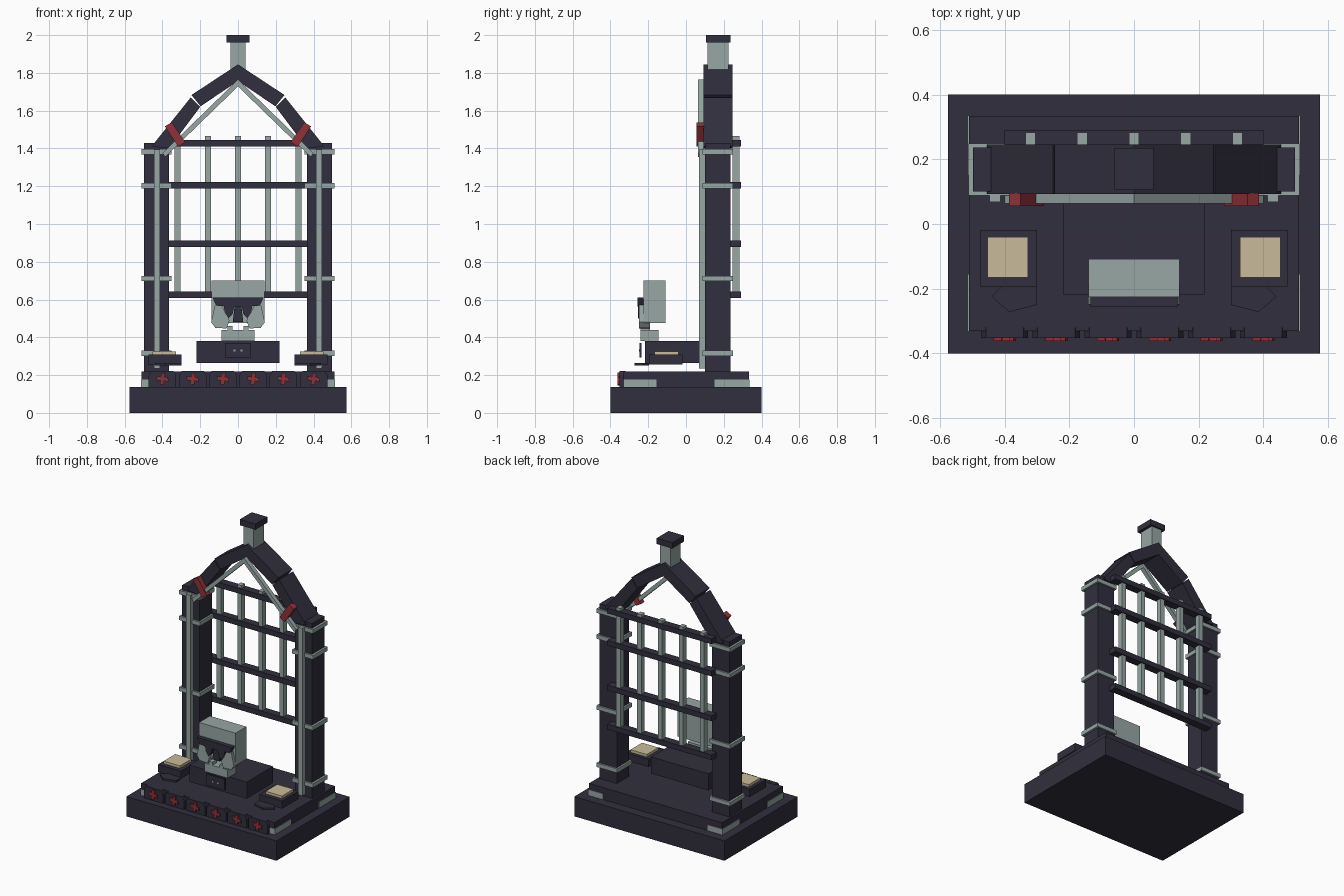
import bpy, bmesh, math
from mathutils import Vector

cube = bpy.data.objects.get("Cube")
if cube:
    bpy.data.objects.remove(cube, do_unlink=True)


def material(name, rgb):
    m = bpy.data.materials.new(name)
    m.use_nodes = True
    color = (*rgb, 1)
    m.diffuse_color = color
    m.node_tree.nodes["Principled BSDF"].inputs["Base Color"].default_value = color
    return m


DARK = material("dark slate", (0.03, 0.028, 0.047))
PALE = material("pale grey green", (0.31, 0.385, 0.37))
RED = material("deep red", (0.28, 0.032, 0.04))
CREAM = material("cream", (0.58, 0.5, 0.32))


def finish(name, bm, mat):
    bmesh.ops.recalc_face_normals(bm, faces=bm.faces)
    mesh = bpy.data.meshes.new(name)
    bm.to_mesh(mesh)
    bm.free()
    mesh.materials.append(mat)
    obj = bpy.data.objects.new(name, mesh)
    bpy.context.collection.objects.link(obj)
    return obj


def box(name, x, y, z, mat):
    """Box from (min, max) ranges."""
    bm = bmesh.new()
    bmesh.ops.create_cube(bm, size=1)
    for v in bm.verts:
        v.co = Vector([(r[0] + r[1]) / 2 + c * (r[1] - r[0])
                       for c, r in zip(v.co, (x, y, z))])
    return finish(name, bm, mat)


def prism(name, outline, depth, mat, axis="y"):
    """Extrude an x-z outline along y, or an x-y outline along z."""
    bm = bmesh.new()
    put = (lambda a, b, d: (a, d, b)) if axis == "y" else (lambda a, b, d: (a, b, d))
    face = bm.faces.new([bm.verts.new(put(a, b, depth[0])) for a, b in outline])
    new = bmesh.ops.extrude_face_region(bm, geom=[face])["geom"]
    step = Vector(put(0, 0, depth[1] - depth[0]))
    bmesh.ops.translate(bm, vec=step, verts=[v for v in new if isinstance(v, bmesh.types.BMVert)])
    return finish(name, bm, mat)


def sides(r):
    """The same x range on the left and on the right."""
    return (("left", r), ("right", (-r[1], -r[0])))


def prism_pair(name, outline, depth, mat, axis="y"):
    for side, s in (("left", 1), ("right", -1)):
        prism(side + "_" + name, [(s * a, b) for a, b in outline], depth, mat, axis)


# Plinth
box("plinth_base", (-0.575, 0.575), (-0.4, 0.4), (0, 0.137), DARK)
box("plinth_step", (-0.51, 0.51), (-0.33, 0.333), (0.137, 0.22), DARK)
for side, r in sides((0.4, 0.514)):
    box(side + "_front_corner_bracket", r, (-0.332, -0.155), (0.137, 0.178), PALE)
    box(side + "_back_corner_bracket", r, (0.15, 0.336), (0.137, 0.178), PALE)

# Front tiles with pinwheel emblems
for i in range(6):
    cx = -0.4 + 0.16 * i
    prism("front_tile", [(cx - 0.073, 0.137), (cx + 0.073, 0.137), (cx + 0.073, 0.2),
                         (cx + 0.058, 0.222), (cx - 0.058, 0.222), (cx - 0.073, 0.2)],
          (-0.352, -0.32), DARK)
    for k in range(4):
        a = math.radians(80 + 90 * k)
        c, s = math.cos(a), math.sin(a)
        arm = [(-0.008, -0.009), (0.036, -0.009), (0.026, 0.013), (-0.008, 0.009)]
        prism("tile_emblem_arm",
              [(cx + c * u - s * v, 0.18 + s * u + c * v) for u, v in arm],
              (-0.362, -0.351), RED)

# Pillars, front rods and bands
for side, r in sides((0.365, 0.497)):
    box(side + "_pillar", r, (0.1, 0.236), (0.22, 1.43), DARK)
for side, r in sides((0.412, 0.446)):
    box(side + "_pillar_rod", r, (0.068, 0.102), (0.235, 1.395), PALE)
for z in (0.315, 0.712, 1.203, 1.382):
    for side, r in sides((0.353, 0.512)):
        box(side + "_pillar_band", r, (0.088, 0.248), (z - 0.014, z + 0.014), PALE)

# Pointed arch
prism_pair("arch_lower", [(0.455, 1.41), (0.44, 1.433), (0.25, 1.67), (0.2, 1.62),
                          (0.365, 1.4)], (0.092, 0.245), DARK)
prism_pair("arch_upper", [(0.246, 1.683), (0, 1.845), (0, 1.757), (0.198, 1.623)],
           (0.092, 0.245), DARK)
prism_pair("arch_strut", [(0, 1.765), (0, 1.728), (0.385, 1.355), (0.4, 1.375)],
           (0.064, 0.094), PALE)
prism_pair("arch_clamp", [(0.387, 1.517), (0.35, 1.538), (0.278, 1.432), (0.317, 1.41)],
           (0.056, 0.096), RED)

# Finial
box("finial_stem", (-0.04, 0.04), (0.115, 0.225), (1.81, 1.965), PALE)
box("finial_cap", (-0.06, 0.06), (0.105, 0.235), (1.96, 2), DARK)

# Lattice
for i in range(5):
    x = -0.32 + 0.16 * i
    box("lattice_upright", (x - 0.016, x + 0.016), (0.246, 0.283), (0.615, 1.465), PALE)
for z in (0.625, 0.895, 1.205, 1.428):
    box("lattice_rail", (-0.4, 0.4), (0.236, 0.29), (z - 0.018, z + 0.018), DARK)

# Central pedestal with front plate
box("pedestal", (-0.22, 0.22), (-0.218, 0.068), (0.265, 0.38), DARK)
box("pedestal_plate", (-0.07, 0.07), (-0.245, -0.235), (0.292, 0.37), DARK)
for side, r in sides((0.012, 0.024)):
    box(side + "_plate_stud", r, (-0.249, -0.244), (0.325, 0.335), PALE)

# Side pads with cream tops and front lips
for side, r in sides((0.3, 0.475)):
    box(side + "_pad", r, (-0.195, -0.018), (0.255, 0.308), DARK)
for side, r in sides((0.328, 0.453)):
    box(side + "_pad_top", r, (-0.166, -0.04), (0.308, 0.326), CREAM)
prism_pair("pad_lip", [(0.44, -0.225), (0.41, -0.195), (0.3, -0.195), (0.3, -0.25),
                       (0.385, -0.272)], (0.25, 0.264), DARK, "z")

# Bust: head block, brow, cheeks, eyes, nose and jaw
box("head_block", (-0.14, 0.14), (-0.226, -0.108), (0.475, 0.7), PALE)
prism("brow", [(-0.135, 0.61), (0.135, 0.61), (0.115, 0.568), (0.05, 0.562),
               (-0.05, 0.562), (-0.115, 0.568)], (-0.256, -0.22), DARK)
prism_pair("cheek", [(0.122, 0.57), (0.142, 0.48), (0.12, 0.45), (0.06, 0.447),
                     (0.045, 0.49), (0.085, 0.565)], (-0.248, -0.19), PALE)
prism_pair("eye", [(0.075, 0.565), (0.02, 0.565), (0.028, 0.525), (0.05, 0.5),
                   (0.07, 0.53)], (-0.254, -0.22), DARK)
prism("nose", [(-0.018, 0.565), (0.018, 0.565), (0.028, 0.48), (-0.028, 0.48)],
      (-0.24, -0.22), DARK)
box("jaw", (-0.088, 0.088), (-0.24, -0.145), (0.38, 0.438), PALE)
for side, r in sides((0.028, 0.055)):
    box(side + "_jaw_tooth", r, (-0.24, -0.19), (0.437, 0.46), PALE)
